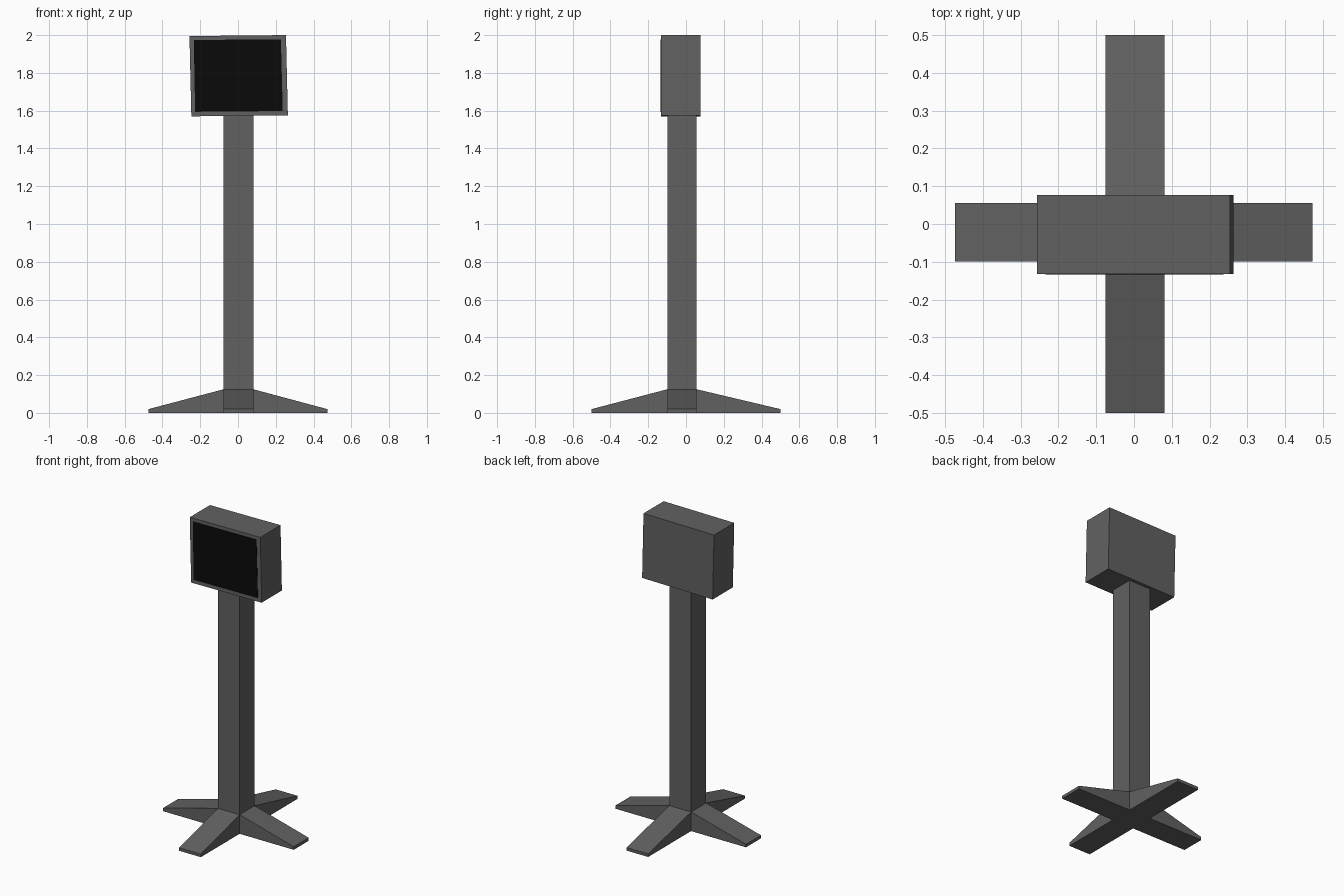
import bpy, bmesh

if "Cube" in bpy.data.objects:
    bpy.data.objects.remove(bpy.data.objects["Cube"])

def material(name, v):
    m = bpy.data.materials.new(name)
    m.diffuse_color = (v, v, v, 1)
    m.use_nodes = True
    m.node_tree.nodes["Principled BSDF"].inputs["Base Color"].default_value = m.diffuse_color
    return m

grey = material("dark_grey", 0.12)
black = material("black", 0.003)

def prism(name, profile, lo, hi, axis, mat):
    """Extrude a (horizontal, z) profile from lo to hi along the x or y axis."""
    def place(h, z, d):
        return (h, d, z) if axis == "y" else (d, h, z)
    bm = bmesh.new()
    face = bm.faces.new([bm.verts.new(place(h, z, lo)) for h, z in profile])
    new = bmesh.ops.extrude_face_region(bm, geom=[face])["geom"]
    verts = [g for g in new if isinstance(g, bmesh.types.BMVert)]
    bmesh.ops.translate(bm, verts=verts, vec=place(0, 0, hi - lo))
    bmesh.ops.recalc_face_normals(bm, faces=bm.faces)
    me = bpy.data.meshes.new(name)
    bm.to_mesh(me)
    bm.free()
    me.materials.append(mat)
    ob = bpy.data.objects.new(name, me)
    bpy.context.collection.objects.link(ob)
    return ob

X0, X1, Y0, Y1 = -0.076, 0.081, -0.099, 0.056

# Square post
prism("post", [(X0, 0), (X1, 0), (X1, 1.60), (X0, 1.60)], Y0, Y1, "y", grey)

# Four tapered feet
def foot(name, inner, outer, lo, hi, axis):
    prism(name, [(inner, 0), (outer, 0), (outer, 0.02), (inner, 0.125)],
          lo, hi, axis, grey)

foot("left_foot", X0, -0.474, Y0, Y1, "y")
foot("right_foot", X1, 0.473, Y0, Y1, "y")
foot("front_foot", Y0, -0.5, X0, X1, "x")
foot("back_foot", Y1, 0.5, X0, X1, "x")

# Slightly tilted display housing
prism("display_housing", [(-0.247, 1.57), (0.264, 1.575), (0.254, 2.0), (-0.257, 1.995)],
      -0.132, 0.077, "y", grey)

# Black screen panel on the front
prism("screen", [(-0.227, 1.594), (0.237, 1.598), (0.227, 1.978), (-0.234, 1.974)],
      -0.134, -0.131, "y", black)
